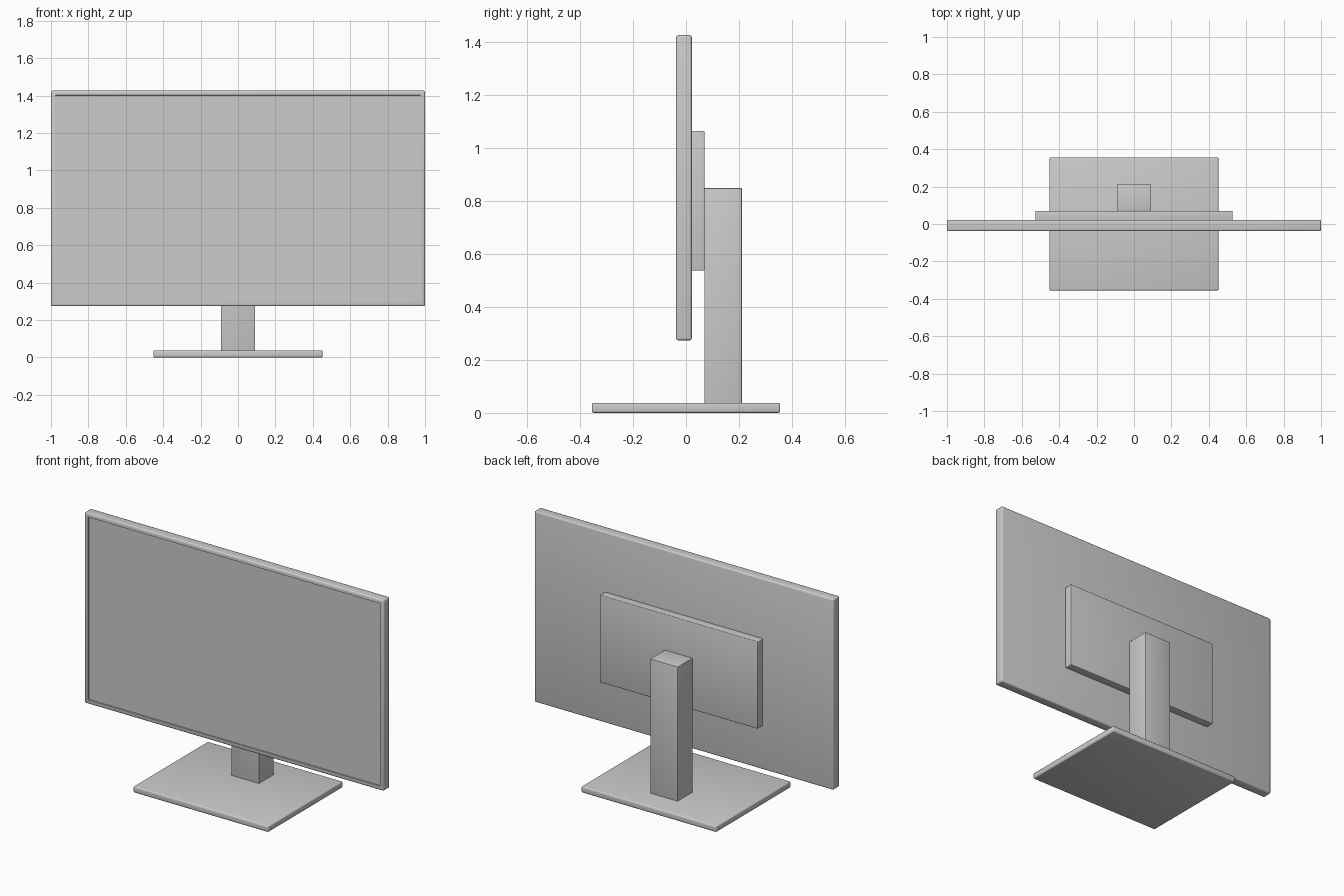
import bpy, bmesh
from mathutils import Vector

if "Cube" in bpy.data.objects:
    bpy.data.objects.remove(bpy.data.objects["Cube"])


def rounded_box(name, lo, hi, radius, recess=None):
    """Box between two corners with rounded edges and an optional recessed front (-y) face."""
    lo, hi = Vector(lo), Vector(hi)
    bm = bmesh.new()
    bmesh.ops.create_cube(bm, size=1)
    for v in bm.verts:
        v.co = Vector(((lo[i] + hi[i]) / 2 + v.co[i] * (hi[i] - lo[i])) for i in range(3))
    bmesh.ops.bevel(bm, geom=bm.edges[:], offset=radius, segments=3, profile=0.5, affect='EDGES')
    bm.normal_update()
    if recess:
        border, depth = recess
        front = max((f for f in bm.faces if f.normal.y < -0.99), key=lambda f: f.calc_area())
        bmesh.ops.inset_region(bm, faces=[front], thickness=border - radius)
        # zero-width second inset pushed back forms the step down to the display
        bmesh.ops.inset_region(bm, faces=[front], thickness=0.001)
        for v in front.verts:
            v.co.y += depth
    mesh = bpy.data.meshes.new(name)
    bm.to_mesh(mesh)
    bm.free()
    obj = bpy.data.objects.new(name, mesh)
    bpy.context.collection.objects.link(obj)
    bpy.ops.object.select_all(action='DESELECT')
    bpy.context.view_layer.objects.active = obj
    obj.select_set(True)
    bpy.ops.object.shade_smooth_by_angle()
    return obj


# Screen with a thin raised bezel
rounded_box("screen", (-1, -0.038, 0.274), (1, 0.022, 1.427), 0.009, recess=(0.031, 0.008))

# Electronics housing on the back
rounded_box("back_housing", (-0.527, 0.018, 0.537), (0.527, 0.07, 1.065), 0.004)

# Stand
rounded_box("stand_neck", (-0.092, 0.069, 0.03), (0.092, 0.211, 0.849), 0.003)
rounded_box("stand_base", (-0.452, -0.356, 0), (0.452, 0.356, 0.038), 0.008)
